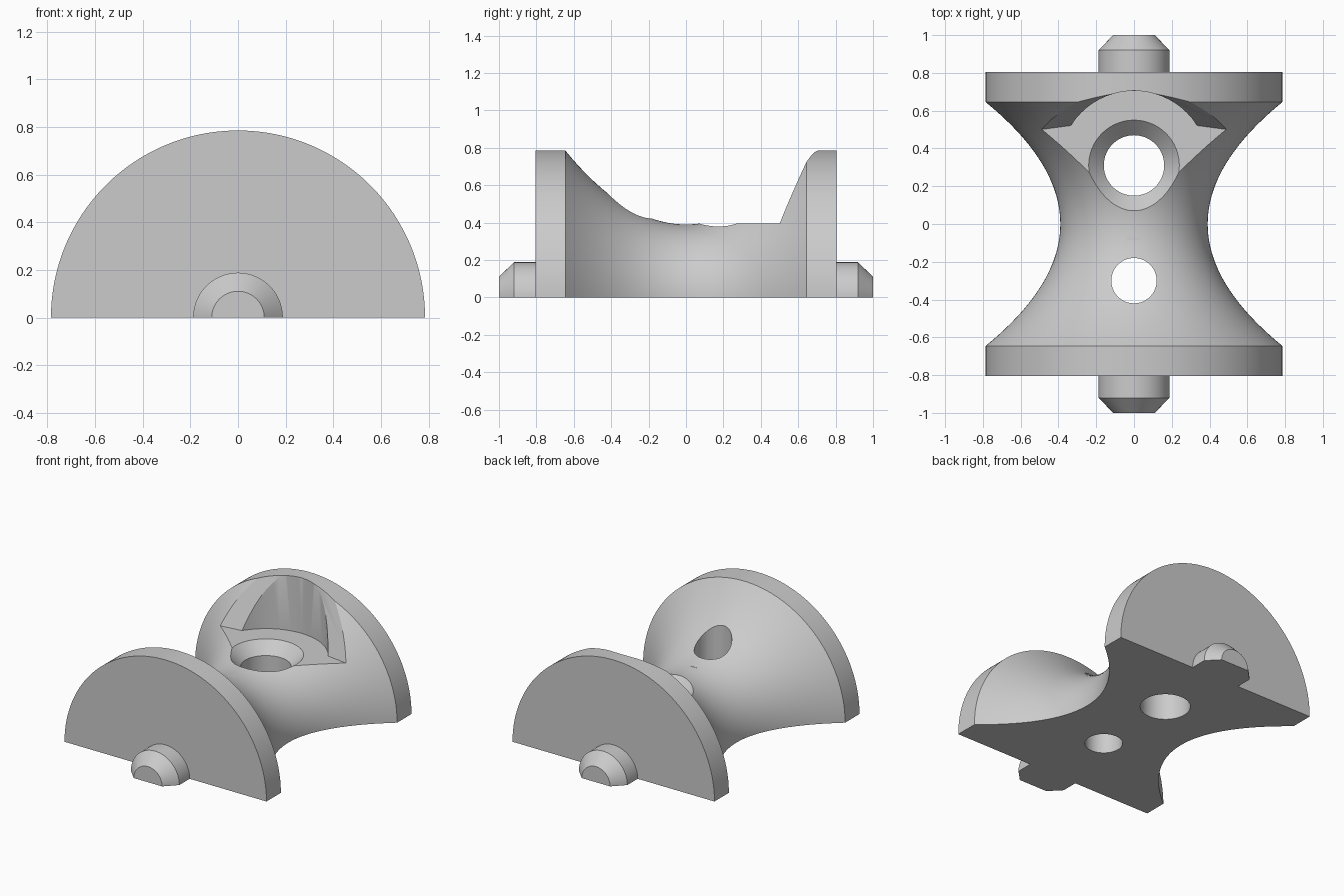
import bpy, bmesh, math

default_cube = bpy.data.objects.get("Cube")
if default_cube:
    bpy.data.objects.remove(default_cube, do_unlink=True)

grey = bpy.data.materials.new("light grey")
grey.use_nodes = True
grey.diffuse_color = (0.6, 0.6, 0.6, 1)
grey.node_tree.nodes["Principled BSDF"].inputs["Base Color"].default_value = (0.6, 0.6, 0.6, 1)

FLOOR = 0.395      # height of the flat recess floor
SCREW_Y = 0.31     # centre of the countersunk hole
STEPS = 96


def add_object(name, bm):
    bmesh.ops.recalc_face_normals(bm, faces=bm.faces)
    mesh = bpy.data.meshes.new(name)
    bm.to_mesh(mesh)
    bm.free()
    mesh.materials.append(grey)
    obj = bpy.data.objects.new(name, mesh)
    bpy.context.collection.objects.link(obj)
    return obj


def half_revolve(name, profile):
    """Half turn of a (y, radius) profile about the y axis, closed underneath."""
    bm = bmesh.new()
    rings = []
    for y, r in profile:
        angles = [math.pi * i / STEPS for i in range(STEPS + 1)]
        rings.append([bm.verts.new((r * math.cos(a), y, r * math.sin(a))) for a in angles])
    for a, b in zip(rings, rings[1:]):
        for i in range(STEPS):
            bm.faces.new((a[i], a[i + 1], b[i + 1], b[i]))
    bm.faces.new(rings[0])
    bm.faces.new(rings[-1])
    bm.faces.new([r[0] for r in rings] + [r[-1] for r in reversed(rings)])
    return add_object(name, bm)


def cone_cutter(name, y, z0, z1, r0, r1):
    bm = bmesh.new()
    bmesh.ops.create_cone(bm, cap_ends=True, segments=64, radius1=r0, radius2=r1, depth=z1 - z0)
    bmesh.ops.translate(bm, vec=(0, y, (z0 + z1) / 2), verts=bm.verts)
    return add_object(name, bm)


def wedge_cutter(name):
    """Recess with a leaning rear wall made of two slightly angled planes."""
    bm = bmesh.new()
    for z in (FLOOR, 1.0):
        for x in (-0.7, 0, 0.7):
            bm.verts.new((x, 0.423 - 0.133 * abs(x) + 0.361 * z, z))
            bm.verts.new((x, 0, z))
    bmesh.ops.convex_hull(bm, input=bm.verts)
    bmesh.ops.dissolve_limit(bm, angle_limit=0.01, verts=bm.verts, edges=bm.edges)
    return add_object(name, bm)


# Half spool: axle stubs, end flanges and a parabolic waist
end = [(-1, 0.11), (-0.92, 0.188), (-0.805, 0.188), (-0.805, 0.785)]
waist = [(0.645 * t / 20, 0.39 + 0.395 * (t / 20) ** 2) for t in range(-20, 21)]
spool = half_revolve("half_spool", end + waist + [(-y, r) for y, r in reversed(end)])

# Recess, countersink and through holes
cutters = [
    wedge_cutter("recess_wedge"),
    cone_cutter("recess_round", SCREW_Y, FLOOR, 1.1, 0.395, 0.395),
    cone_cutter("countersink", SCREW_Y, 0.315, 0.475, 0.16, 0.32),
    cone_cutter("screw_hole", SCREW_Y, -0.2, 1.2, 0.16, 0.16),
    cone_cutter("pin_hole", -0.3, -0.2, 1.2, 0.12, 0.12),
]
bpy.context.view_layer.objects.active = spool
for cutter in cutters:
    cutter.hide_render = True
    mod = spool.modifiers.new(cutter.name, "BOOLEAN")
    mod.operation = "DIFFERENCE"
    mod.solver = "EXACT"
    mod.object = cutter
    bpy.ops.object.modifier_apply(modifier=mod.name)
    bpy.data.objects.remove(cutter, do_unlink=True)

# Smooth curves, crisp edges
bpy.ops.object.select_all(action="DESELECT")
spool.select_set(True)
bpy.ops.object.shade_smooth_by_angle(angle=math.radians(25))
